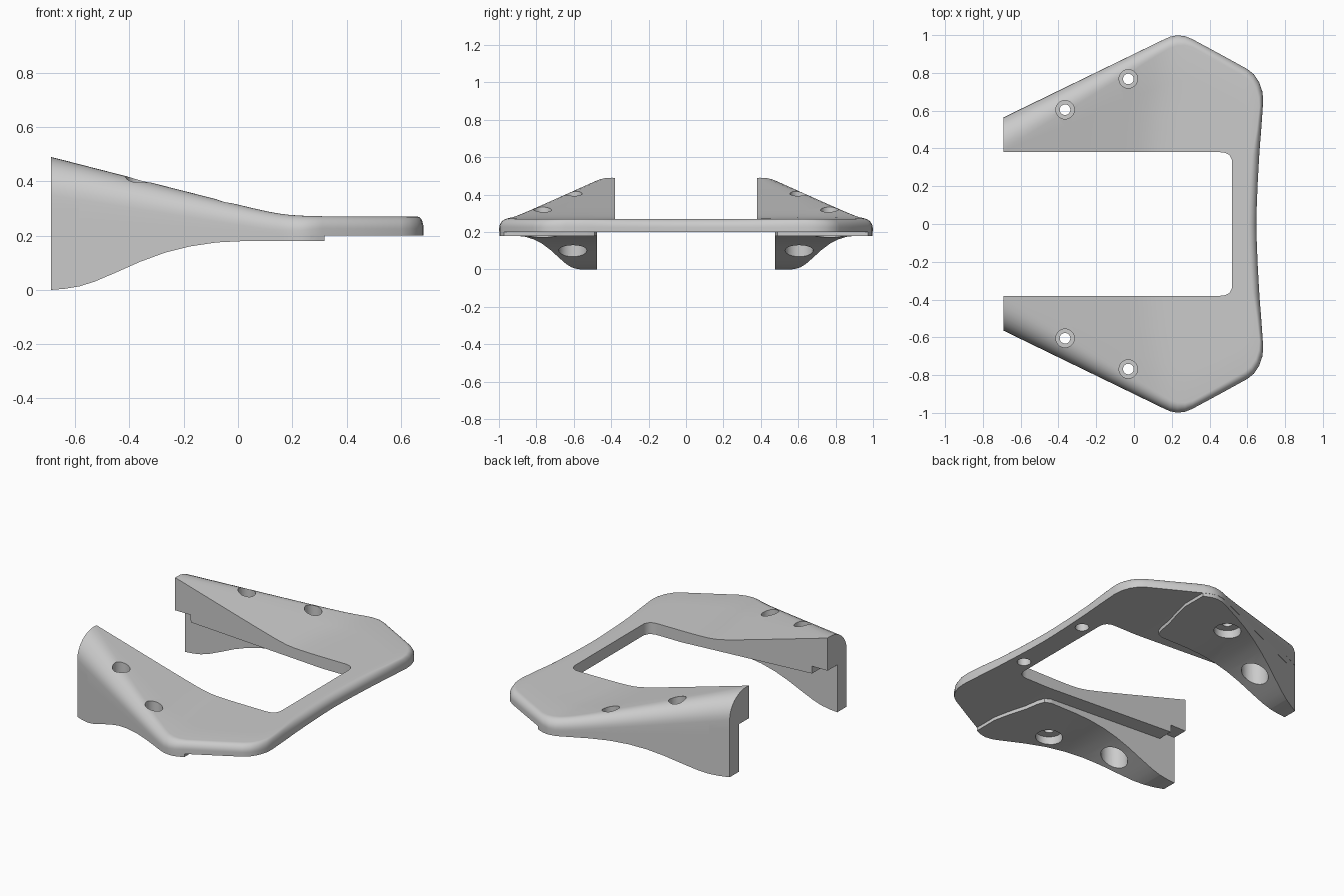
import bpy, bmesh, math

if "Cube" in bpy.data.objects:
    bpy.data.objects.remove(bpy.data.objects["Cube"])

TIP, NOTCH = -0.69, -0.585


def lerp(table, x):
    """Piecewise linear lookup."""
    if x <= table[0][0]:
        return table[0][1]
    for (a, u), (b, v) in zip(table, table[1:]):
        if x <= b:
            return u + (v - u) * (x - a) / (b - a)
    return table[-1][1]


def top_z(x, y):
    """Flat plate blending into the ramp of the arms."""
    u = 0.22 - 0.288 * (x - TIP) + 0.05 * (y - 0.38)
    return 0.27 + (u + math.sqrt(u * u + 0.0004)) / 2 - 0.0008


def under_z(x):
    """Underside of the plate, with a notch at the arm tips."""
    if x < NOTCH - 0.0005:
        return 0.29
    return lerp([(NOTCH, 0.245), (0.3, 0.2)], x)


def loft(bm, sections):
    """Closed solid through closed sections of equal length."""
    rings = [[bm.verts.new(p) for p in s] for s in sections]
    n = len(rings[0])
    for a, b in zip(rings, rings[1:]):
        for i in range(n):
            j = (i + 1) % n
            bm.faces.new((a[i], a[j], b[j], b[i]))
    bm.faces.new(rings[0])
    bm.faces.new(rings[-1])


def make_object(name, bm):
    bmesh.ops.recalc_face_normals(bm, faces=bm.faces)
    me = bpy.data.meshes.new(name)
    bm.to_mesh(me)
    bm.free()
    ob = bpy.data.objects.new(name, me)
    bpy.context.collection.objects.link(ob)
    return ob


# Outer outline of the far half, tip to centre of the bar
peak = [(0.15, 0.973), (0.19, 0.991), (0.23, 0.999), (0.27, 0.994), (0.31, 0.978)]
corner = [(0.46, 0.897), (0.60, 0.82), (0.635, 0.792), (0.662, 0.752), (0.68, 0.70),
          (0.684, 0.65), (0.675, 0.52), (0.664, 0.38), (0.655, 0.22), (0.650, 0.1), (0.648, 0)]
corner_in = [(0.40, 0.38), (0.455, 0.38), (0.473, 0.379), (0.49, 0.374), (0.505, 0.365),
             (0.514, 0.35), (0.519, 0.337), (0.52, 0.32), (0.52, 0.2), (0.52, 0.1), (0.52, 0)]


def side_y(x):
    return lerp([(TIP, 0.565)] + peak + corner[:1], x)


xs = [TIP, NOTCH - 0.001, NOTCH] + [-0.53 + i * 0.04 for i in range(17)]
pairs = [((x, side_y(x)), (x, 0.38)) for x in xs]
pairs += [(p, (p[0], 0.38)) for p in peak]
pairs += list(zip(corner, corner_in))


def plate_section(p, q, sign):
    """Wall, rounded shoulder, top, inner wall."""
    x = p[0] if p[0] < 0.3 else 0.3
    w = lerp([(TIP, 0.17), (0.23, 0.055), (0.3, 0.042)], x)
    h = lerp([(TIP, 0.15), (0.23, 0.055), (0.3, 0.045)], x)
    length = math.dist(p, q)
    fr = []
    for i in range(9):
        a = i / 8 * math.pi / 2
        fr.append((w * (1 - math.cos(a)) / length, h * (1 - math.sin(a))))
    f0 = fr[-1][0]
    fr += [(f0 + (1 - f0) * k, 0) for k in (0.33, 0.66, 1)]
    b = under_z(x)
    out = [(p[0], sign * p[1], b)]
    for f, drop in fr:
        px, py = p[0] + (q[0] - p[0]) * f, p[1] + (q[1] - p[1]) * f
        out.append((px, sign * py, top_z(px, py) - drop))
    out.append((q[0], sign * q[1], b))
    return out


bm = bmesh.new()
loft(bm, [plate_section(p, q, 1) for p, q in pairs]
     + [plate_section(p, q, -1) for p, q in reversed(pairs[:-1])])
bracket = make_object("bracket_plate", bm)

# Curved feet under both arms
curve = [(TIP, 0.0), (-0.64, 0.004), (-0.585, 0.013), (-0.53, 0.03), (-0.45, 0.064),
         (-0.36, 0.104), (-0.27, 0.137), (-0.18, 0.16), (-0.08, 0.175), (0.02, 0.18), (0.33, 0.18)]
inner = [(0.2, 0.475), (0.235, 0.49), (0.25, 0.53), (0.265, 0.62), (0.295, 0.72), (0.318, 0.82)]
bm = bmesh.new()
foot_x = sorted({c[0] for c in curve[:-1]} | {i[0] for i in inner}
                | {NOTCH - 0.001, 0.1, 0.15, 0.19, -0.61, -0.49, -0.405, -0.315, -0.225})
for sign in (1, -1):
    secs = []
    for x in foot_x:
        yi, yo = lerp(inner, x), side_y(x) - 0.001
        zb, zt = lerp(curve, x), under_z(x) + 0.008
        px = x + 0.0005 if x == TIP else x
        secs.append([(px, sign * yi, zb), (px, sign * yo, zb), (px, sign * yo, zt), (px, sign * yi, zt)])
    loft(bm, secs)
feet = make_object("arm_feet", bm)

# Stepped screw holes and blind holes in the bar
bm = bmesh.new()


def lathe(cx, cy, profile, n=32):
    loft(bm, [[(cx + r * math.cos(2 * math.pi * i / n), cy + r * math.sin(2 * math.pi * i / n), z)
               for i in range(n)] for r, z in profile])


for sign in (1, -1):
    for x, y, low, high in ((-0.365, 0.605, 0.23, 0.33), (-0.03, 0.768, 0.222, 0.262)):
        lathe(x, sign * y, [(0.075, -0.1), (0.075, low), (0.028, low),
                            (0.028, high), (0.049, high), (0.049, 0.7)])
    lathe(0.585, sign * 0.25, [(0.038, 0.1), (0.038, 0.245)])
holes = make_object("hole_cutters", bm)

# Join the feet, drill the holes
bpy.context.view_layer.objects.active = bracket
bracket.select_set(True)
for op, other in (("UNION", feet), ("DIFFERENCE", holes)):
    m = bracket.modifiers.new(op.lower(), "BOOLEAN")
    m.operation, m.object, m.solver = op, other, "EXACT"
    bpy.ops.object.modifier_apply(modifier=m.name)
for ob in (feet, holes):
    bpy.data.objects.remove(ob)
bpy.ops.object.shade_smooth_by_angle(angle=math.radians(30))
